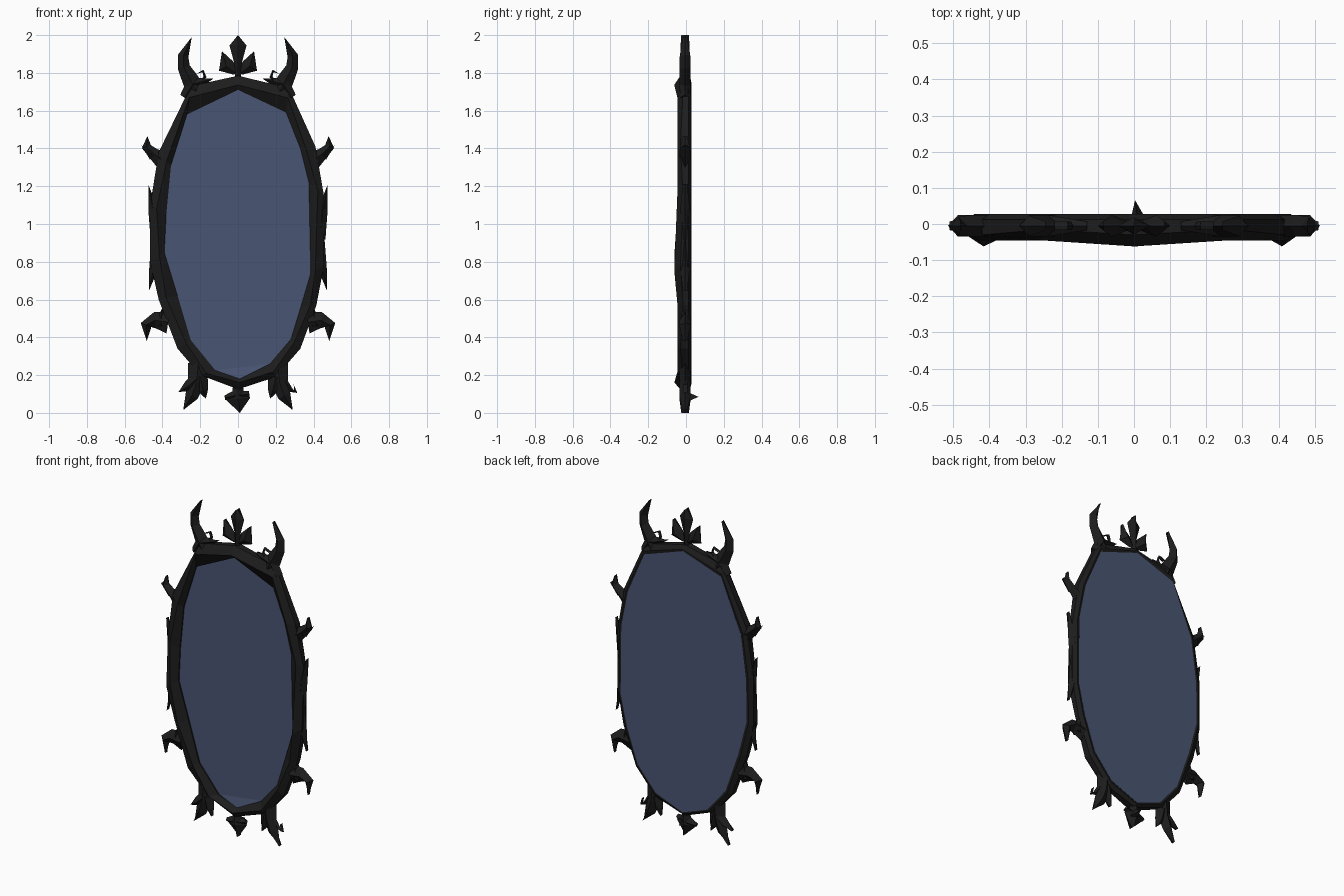
import bpy
import bmesh
from mathutils import Vector

cube = bpy.data.objects.get("Cube")
if cube:
    bpy.data.objects.remove(cube)


def make_material(name, colour):
    material = bpy.data.materials.new(name)
    material.use_nodes = True
    material.diffuse_color = colour
    material.node_tree.nodes["Principled BSDF"].inputs["Base Color"].default_value = colour
    return material


IRON = make_material("black iron", (0.012, 0.012, 0.012, 1))
GLASS = make_material("blue glass", (0.067, 0.09, 0.172, 1))


def finish(bm, name, material):
    """Clean the mesh, make it an object and give it its colour."""
    bmesh.ops.remove_doubles(bm, verts=bm.verts, dist=0.0005)
    bmesh.ops.recalc_face_normals(bm, faces=bm.faces)
    mesh = bpy.data.meshes.new(name)
    bm.to_mesh(mesh)
    bm.free()
    mesh.materials.append(material)
    obj = bpy.data.objects.new(name, mesh)
    bpy.context.collection.objects.link(obj)
    return obj


def skin(bm, rings, closed):
    """Join neighbouring rings of vertices with quads."""
    count = len(rings)
    for i in range(count if closed else count - 1):
        a, b = rings[i], rings[(i + 1) % count]
        for j in range(len(a)):
            k = (j + 1) % len(a)
            bm.faces.new((a[j], a[k], b[k], b[j]))


def spike(name, path, side=1, thick=0.03, tip=0.012, y=-0.005):
    """Sweep a diamond section along (x, z, half width) points to a chisel tip."""
    bm = bmesh.new()
    points = [Vector((side * x, y, z)) for x, z, r in path]
    depth_axis = Vector((0, 1, 0))
    rings = []
    for i, p in enumerate(points):
        before, after = points[max(i - 1, 0)], points[min(i + 1, len(points) - 1)]
        across = (after - before).normalized().cross(depth_axis)
        r = path[i][2]
        depth = depth_axis * max(min(r, thick), tip)
        corners = (p + across * r, p - depth, p - across * r, p + depth)
        rings.append([bm.verts.new(c) for c in corners])
    bm.faces.new(rings[0])
    skin(bm, rings, False)
    return finish(bm, name, IRON)


# Opening edge and outside edge of the frame, anticlockwise from the top
OPENING = [(0, 1.71), (-.27, 1.58), (-.355, 1.31), (-.38, 1.05), (-.39, .85), (-.32, .62),
           (-.25, .385), (-.12, .225), (.01, .18), (.17, .26), (.28, .39), (.335, .57),
           (.385, .74), (.375, 1.22), (.33, 1.4), (.255, 1.59)]
OUTSIDE = [(0, 1.785), (-.25, 1.73), (-.42, 1.38), (-.465, 1.1), (-.465, .8), (-.42, .6),
           (-.32, .34), (-.2, .2), (0, .125), (.2, .19), (.33, .34), (.415, .57),
           (.455, .78), (.455, 1.15), (.41, 1.41), (.27, 1.72)]


def rim_point(i, t, y):
    """Point between the opening (t = 0) and the outside edge (t = 1)."""
    inner, outer = Vector(OPENING[i]), Vector(OUTSIDE[i])
    p = inner.lerp(outer, t)
    return Vector((p.x, y, p.y))


# Faceted frame, its front ridge highest at the top, bottom and sides
bm = bmesh.new()
rings = []
for i in range(len(OPENING)):
    odd = i % 2
    ridge = -.062 if i % 4 == 0 else -.045
    section = [(0, .015), (0, -.02), (.35 + .25 * odd, ridge),
               (1, -.03 + .015 * odd), (1, .012), (.7, .027)]
    rings.append([bm.verts.new(rim_point(i, t, y)) for t, y in section])
skin(bm, rings, True)
finish(bm, "frame", IRON)

# Glass pane: front face inside the opening, back face over the back of the frame
bm = bmesh.new()
rings = [[bm.verts.new(rim_point(i, t, y)) for i in range(len(OPENING))]
         for t, y in ((.1, -.012), (.55, .028))]
for ring in rings:
    bm.faces.new(ring)
skin(bm, rings, False)
finish(bm, "glass", GLASS)

# Sloping glass edge at the foot of the opening
bm = bmesh.new()
corners = [(-.12, -.0125, .225), (.17, -.0125, .26), (.01, -.025, .18)]
bm.faces.new([bm.verts.new(c) for c in corners])
finish(bm, "glass_lower_edge", GLASS)

# Ornaments that repeat on both sides
PAIRED = {
    "horn": [(.21, 1.68, .05), (.25, 1.76, .045), (.287, 1.83, .033), (.29, 1.89, .028),
             (.245, 1.99, 0)],
    "horn_root": [(.285, 1.67, .025), (.24, 1.74, .04), (.13, 1.77, 0)],
    "horn_curl": [(.2, 1.74, .01), (.175, 1.78, .008), (.185, 1.81, .007), (.22, 1.795, 0)],
    "crown_petal": [(.015, 1.8, .012), (.062, 1.835, .045), (.085, 1.915, 0)],
    "upper_claw": [(.39, 1.33, .05), (.45, 1.375, .03), (.485, 1.41, .025), (.48, 1.465, 0)],
    "upper_claw_barb": [(.45, 1.36, .025), (.51, 1.415, 0)],
    "upper_thorn": [(.435, .92, .028), (.45, 1.08, .025), (.475, 1.21, 0)],
    "lower_thorn": [(.43, .92, .028), (.445, .77, .025), (.472, .645, 0)],
    "lower_claw": [(.37, .48, .06), (.44, .49, .043), (.487, .465, .03), (.483, .38, 0)],
    "lower_claw_barb": [(.41, .46, .03), (.4, .56, 0)],
    "foot": [(.21, .26, .055), (.22, .16, .045), (.245, .09, .035), (.29, .015, 0)],
    "foot_inner_toe": [(.2, .19, .04), (.185, .12, .028), (.17, .075, 0)],
}
for label, path in PAIRED.items():
    for side, word in ((1, "left"), (-1, "right")):
        spike(word + "_" + label, path, side)

# Outer toes differ: a broad barb on the right, a thin curl on the left
spike("right_foot_outer_toe", [(-.22, .18, .035), (-.265, .14, .028), (-.315, .11, 0)])
spike("left_foot_curl", [(.25, .17, .012), (.28, .12, .012), (.305, .11, .01), (.295, .15, 0)])

# Crown bud and bottom bud on the centre line
spike("crown_bud", [(0, 1.76, .015), (0, 1.86, .022), (0, 1.945, .045), (0, 2, 0)],
      thick=.024, tip=.02)
spike("bottom_bud", [(0, .15, .025), (0, .115, .03), (0, .075, .065), (.01, 0, 0)], tip=.02)
spike("bottom_bud_leaf", [(-.07, .08, .012), (-.02, .09, .028), (.06, .1, .015)])

# Small thorn pointing back from the bottom bud
bm = bmesh.new()
tip = bm.verts.new((.003, .066, .085))
base = [bm.verts.new(c) for c in ((-.01, .01, .06), (.035, .01, .06), (.01, .01, .11))]
bm.faces.new(base)
for i in range(len(base)):
    bm.faces.new((base[i - 1], base[i], tip))
finish(bm, "bottom_back_thorn", IRON)
